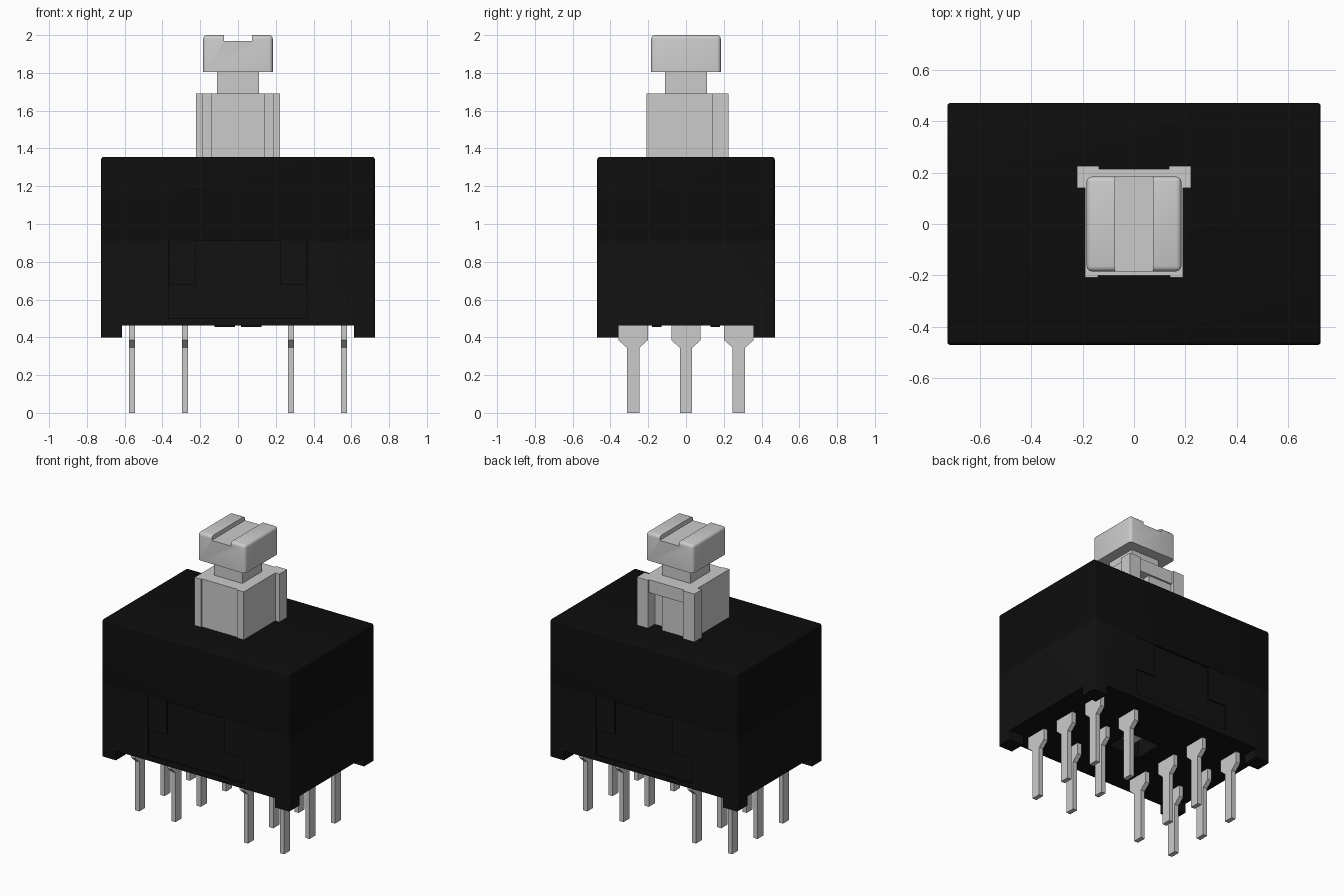
import bpy, bmesh

if "Cube" in bpy.data.objects:
    bpy.data.objects.remove(bpy.data.objects["Cube"])


def material(name, value):
    m = bpy.data.materials.new(name)
    m.diffuse_color = (value, value, value, 1)
    m.use_nodes = True
    m.node_tree.nodes["Principled BSDF"].inputs["Base Color"].default_value = m.diffuse_color
    return m


COVER = material("cover_black", 0.004)
BASE = material("base_black", 0.006)


def finish(name, bm, mat=None):
    bmesh.ops.recalc_face_normals(bm, faces=bm.faces)
    me = bpy.data.meshes.new(name)
    bm.to_mesh(me)
    bm.free()
    ob = bpy.data.objects.new(name, me)
    bpy.context.collection.objects.link(ob)
    if mat:
        me.materials.append(mat)
    return ob


def box(name, lo, hi, mat=None, bevel=0, pick=None):
    """Box between two corners; pick chooses the edges to round."""
    bm = bmesh.new()
    bmesh.ops.create_cube(bm, size=1)
    for v in bm.verts:
        v.co = [(a + b) / 2 + c * (b - a) for a, b, c in zip(lo, hi, v.co)]
    if bevel:
        edges = [e for e in bm.edges if pick(*[v.co for v in e.verts])]
        bmesh.ops.bevel(bm, geom=edges, offset=bevel, segments=3, profile=0.5, affect='EDGES')
    return finish(name, bm, mat)


def prism(name, points, offset, mat=None):
    """Extrude a closed outline of 3D points along offset."""
    bm = bmesh.new()
    f = bm.faces.new([bm.verts.new(p) for p in points])
    r = bmesh.ops.extrude_face_region(bm, geom=[f])
    bmesh.ops.translate(bm, vec=offset, verts=[g for g in r["geom"] if isinstance(g, bmesh.types.BMVert)])
    return finish(name, bm, mat)


def cut(ob, lo, hi):
    cutter = box("cutter", lo, hi)
    cutter.hide_render = True
    mod = ob.modifiers.new("cut", 'BOOLEAN')
    mod.operation, mod.solver, mod.object = 'DIFFERENCE', 'EXACT', cutter
    bpy.context.view_layer.objects.active = ob
    bpy.ops.object.modifier_apply(modifier=mod.name)
    bpy.data.objects.remove(cutter)


def smooth(ob):
    bpy.ops.object.select_all(action='DESELECT')
    ob.select_set(True)
    bpy.context.view_layer.objects.active = ob
    bpy.ops.object.shade_smooth_by_angle(angle=0.6)


def vertical(a, b):
    return abs(a.z - b.z) > 0.1


# Upper cover with rounded upright and top edges
cover = box("cover", (-.725, -.47, .91), (.725, .47, 1.355), COVER, .015,
            lambda a, b: vertical(a, b) or min(a.z, b.z) > 1.3)
smooth(cover)

# Lower base: cross channels leave four corner feet
base = box("base", (-.725, -.47, .398), (.725, .47, .91), BASE, .012, vertical)
cut(base, (-.615, -1, .3), (.615, 1, .463))
cut(base, (-1, -.357, .3), (1, .357, .463))
cut(base, (-.12, -.1, .4), (.12, .1, .62))
for s in (-1, 1):
    ys = sorted((s * .458, s * .6))
    cut(base, (-.368, ys[0], .5), (.368, ys[1], .95))
smooth(base)

# Cover latches, two on each long side, and small ribs below
for s, side in ((-1, "front"), (1, "back")):
    for t, hand in ((-1, "left"), (1, "right")):
        xs = sorted((t * .225, t * .366))
        ys = sorted((s * .44, s * .468))
        box(f"latch_{side}_{hand}", (xs[0], ys[0], .68), (xs[1], ys[1], .915), BASE)
        xs = sorted((t * .015, t * .125))
        ys = sorted((s * .13, s * .18))
        box(f"bottom_rib_{side}_{hand}", (xs[0], ys[0], .455), (xs[1], ys[1], .47), BASE)

# Slider seen through the hole in the underside
box("inner_slider", (-.06, -.07, .53), (.06, .07, .63))

# Twelve terminal pins
for i, x in enumerate((-.56, -.28, .28, .56)):
    for j, y in enumerate((-.28, 0, .28)):
        half = [(.033, 0), (.033, .345), (.078, .385), (.078, .48)]
        outline = half + [(-w, z) for w, z in reversed(half)]
        prism(f"pin_{i}_{j}", [(x - .016, y + w, z) for w, z in outline], (.032, 0, 0))

# Plunger stem with corner ears and shallow grooves
right = [(.14, -.2), (.14, -.208), (.19, -.208), (.19, .14), (.222, .14),
         (.222, .225), (.136, .225), (.136, .213)]
profile = right + [(-x, y) for x, y in reversed(right)]
stem = prism("plunger_stem", [(x, y, 1.33) for x, y in profile], (0, 0, .36))
cut(stem, (.045, .15, 1.3), (.136, .3, 1.6))
cut(stem, (-.136, .2, 1.3), (.046, .3, 1.6))

# Neck and slotted head
box("plunger_neck", (-.11, -.11, 1.68), (.11, .11, 1.815))
head = box("plunger_head", (-.184, -.184, 1.806), (.184, .184, 2), None, .02,
           lambda a, b: vertical(a, b) or min(a.z, b.z) > 1.95)
cut(head, (-.074, -.5, 1.97), (.074, .5, 2.1))
smooth(head)
